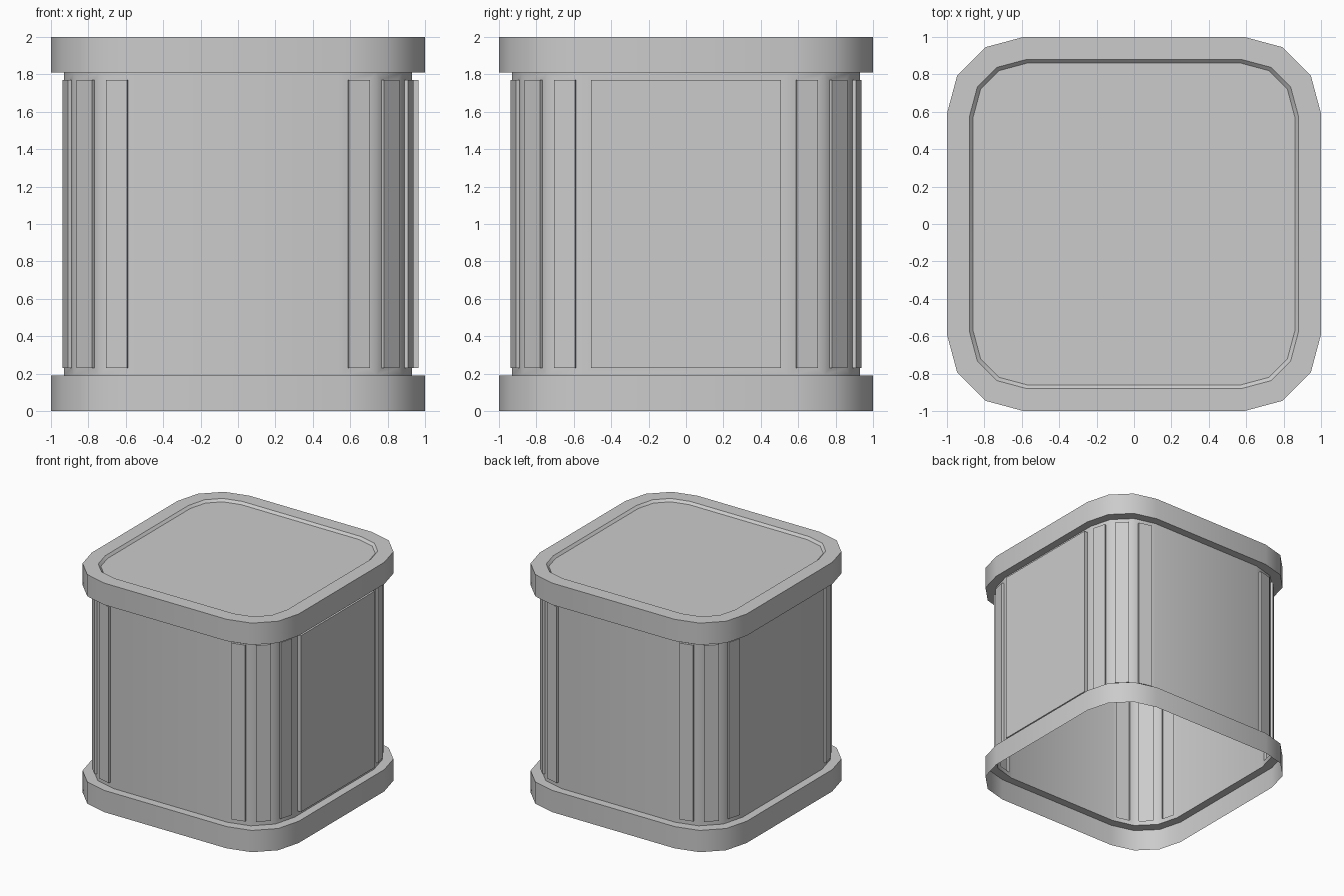
import bpy, bmesh, math

if "Cube" in bpy.data.objects:
    bpy.data.objects.remove(bpy.data.objects["Cube"])

CORNER = 0.59    # corner arc centre
RADIUS = 0.41    # corner arc radius
SEG = 3          # facets per corner


def outline(scale):
    """Rounded square, counter-clockwise, starting at the +x face."""
    pts = []
    for cx, cy, start in ((1, 1, 0), (-1, 1, 90), (-1, -1, 180), (1, -1, 270)):
        for i in range(SEG + 1):
            a = math.radians(start + 90 * i / SEG)
            pts.append(((cx * CORNER + RADIUS * math.cos(a)) * scale,
                        (cy * CORNER + RADIUS * math.sin(a)) * scale))
    return pts


def stack(bm, levels):
    """Skin a list of (scale, z) outlines; returns loops and wall faces."""
    loops = [[bm.verts.new((x, y, z)) for x, y in outline(s)] for s, z in levels]
    faces = []
    for a, b in zip(loops, loops[1:]):
        n = len(a)
        for i in range(n):
            j = (i + 1) % n
            faces.append(bm.faces.new((a[i], a[j], b[j], b[i])))
    bm.normal_update()
    return loops, faces


def finish(bm, name):
    mesh = bpy.data.meshes.new(name)
    bm.to_mesh(mesh)
    bm.free()
    ob = bpy.data.objects.new(name, mesh)
    bpy.context.collection.objects.link(ob)
    bpy.ops.object.select_all(action='DESELECT')
    ob.select_set(True)
    bpy.context.view_layer.objects.active = ob
    bpy.ops.object.shade_smooth_by_angle(angle=math.radians(35))


# Base rim: open underneath, with a ledge up to the body
bm = bmesh.new()
stack(bm, [(1, 0), (1, 0.19), (0.93, 0.19)])
finish(bm, "base_rim")

# Body: raised strip on every corner facet, one large raised panel on +x
bm = bmesh.new()
loops, faces = stack(bm, [(0.93, 0.19), (0.93, 1.81)])
corner_faces = [f for i, f in enumerate(faces) if i % (SEG + 1) < SEG]
side_panel = [faces[-1]]
for group, height in ((corner_faces, 0.02), (side_panel, 0.035)):
    bmesh.ops.inset_individual(bm, faces=group, thickness=0.04, use_even_offset=True)
    bm.normal_update()
    raised = bmesh.ops.extrude_discrete_faces(bm, faces=group)["faces"]
    bm.normal_update()
    for f in raised:
        bmesh.ops.translate(bm, verts=f.verts[:], vec=f.normal.copy() * height)
finish(bm, "body")

# Lid: rim overhanging the body, with a shallow recessed top
bm = bmesh.new()
loops, faces = stack(bm, [(0.93, 1.81), (1, 1.81), (1, 2)])
cap = bm.faces.new(loops[-1])
bm.normal_update()
bmesh.ops.inset_individual(bm, faces=[cap], thickness=0.12, use_even_offset=True)
bmesh.ops.inset_individual(bm, faces=[cap], thickness=0.02, depth=-0.02, use_even_offset=True)
finish(bm, "lid")
